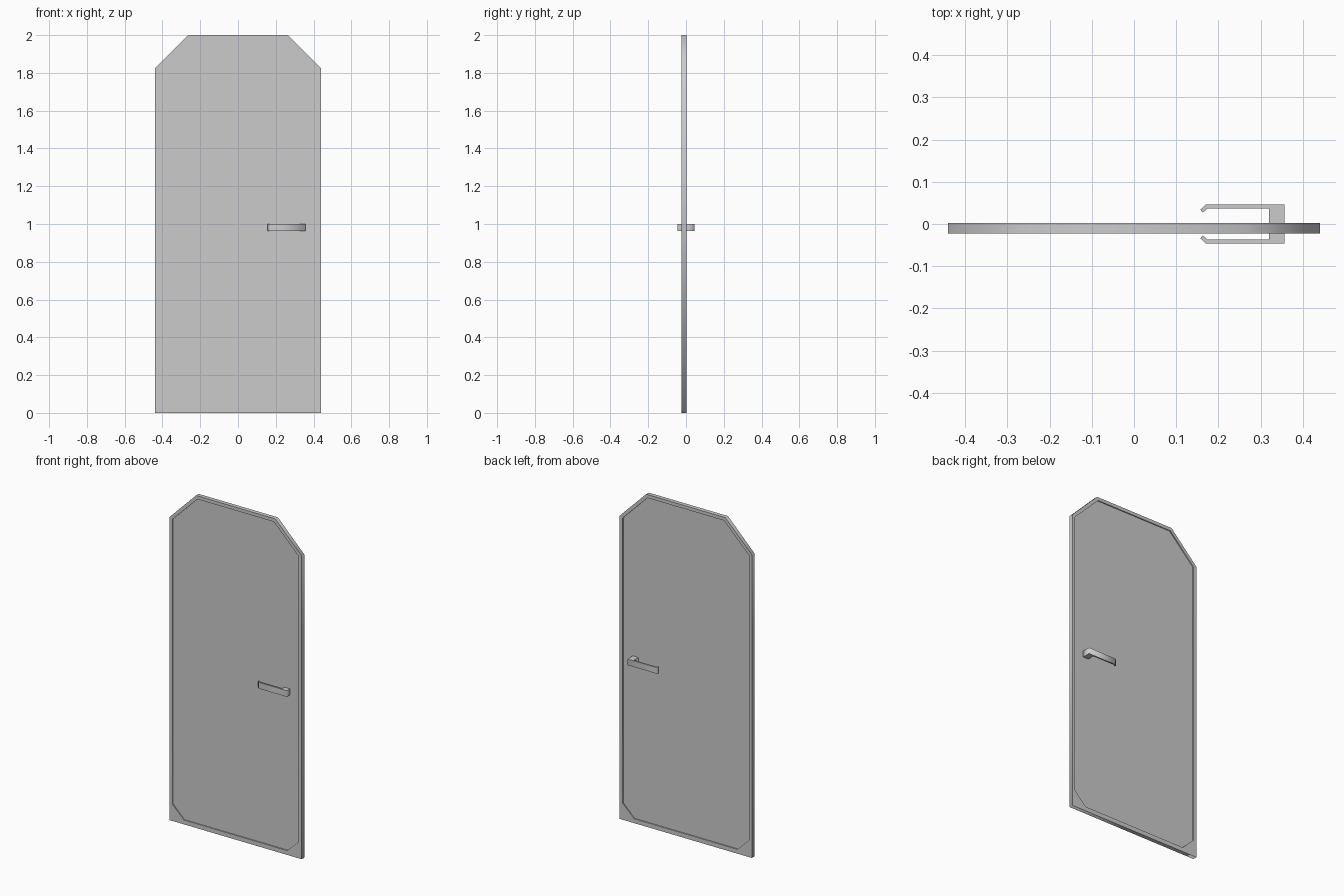
import bpy
import math

if "Cube" in bpy.data.objects:
    bpy.data.objects.remove(bpy.data.objects["Cube"])


def mirrored(half):
    """Close a right-hand half outline by mirroring it across x = 0."""
    return half + [(-x, z) for x, z in reversed(half)]


def plate(name, outlines, depth, rot_x, loc):
    """Extruded flat profile; extra outlines become holes."""
    cu = bpy.data.curves.new(name, 'CURVE')
    cu.dimensions = '2D'
    cu.fill_mode = 'BOTH'
    cu.extrude = depth / 2
    for pts in outlines:
        sp = cu.splines.new('POLY')
        sp.points.add(len(pts) - 1)
        for p, (x, y) in zip(sp.points, pts):
            p.co = (x, y, 0, 1)
        sp.use_cyclic_u = True
    ob = bpy.data.objects.new(name, cu)
    ob.rotation_euler.x = rot_x
    ob.location = loc
    bpy.context.collection.objects.link(ob)
    bpy.ops.object.select_all(action='DESELECT')
    ob.select_set(True)
    bpy.context.view_layer.objects.active = ob
    bpy.ops.object.convert(target='MESH')
    bpy.context.object.name = name
    return bpy.context.object


outer = mirrored([(0.44, 0), (0.44, 1.823), (0.264, 2.0)])
inner = mirrored([(0.344, 0.026), (0.42, 0.10), (0.42, 1.815), (0.255, 1.98)])
UP = math.radians(90)
DOOR_Y = -0.01

# Door rim and the thinner panel recessed on both sides
plate("door_rim", [outer, inner], 0.025, UP, (0, DOOR_Y, 0))
plate("door_panel", [inner], 0.012, UP, (0, DOOR_Y, 0))

# Lever handles, one per side: block stem, thin bar, tip bent to the door
lever = [(0.357, 0.004), (0.357, 0.046), (0.17, 0.046), (0.157, 0.034),
         (0.163, 0.027), (0.174, 0.037), (0.32, 0.037), (0.32, 0.004)]
back = [(x, y if y > 0.01 else DOOR_Y) for x, y in lever]
front = [(x, -y if y > 0.01 else DOOR_Y) for x, y in lever]
for name, pts in (("back_handle", back), ("front_handle", front)):
    plate(name, [pts], 0.037, 0, (0, 0, 0.982))
